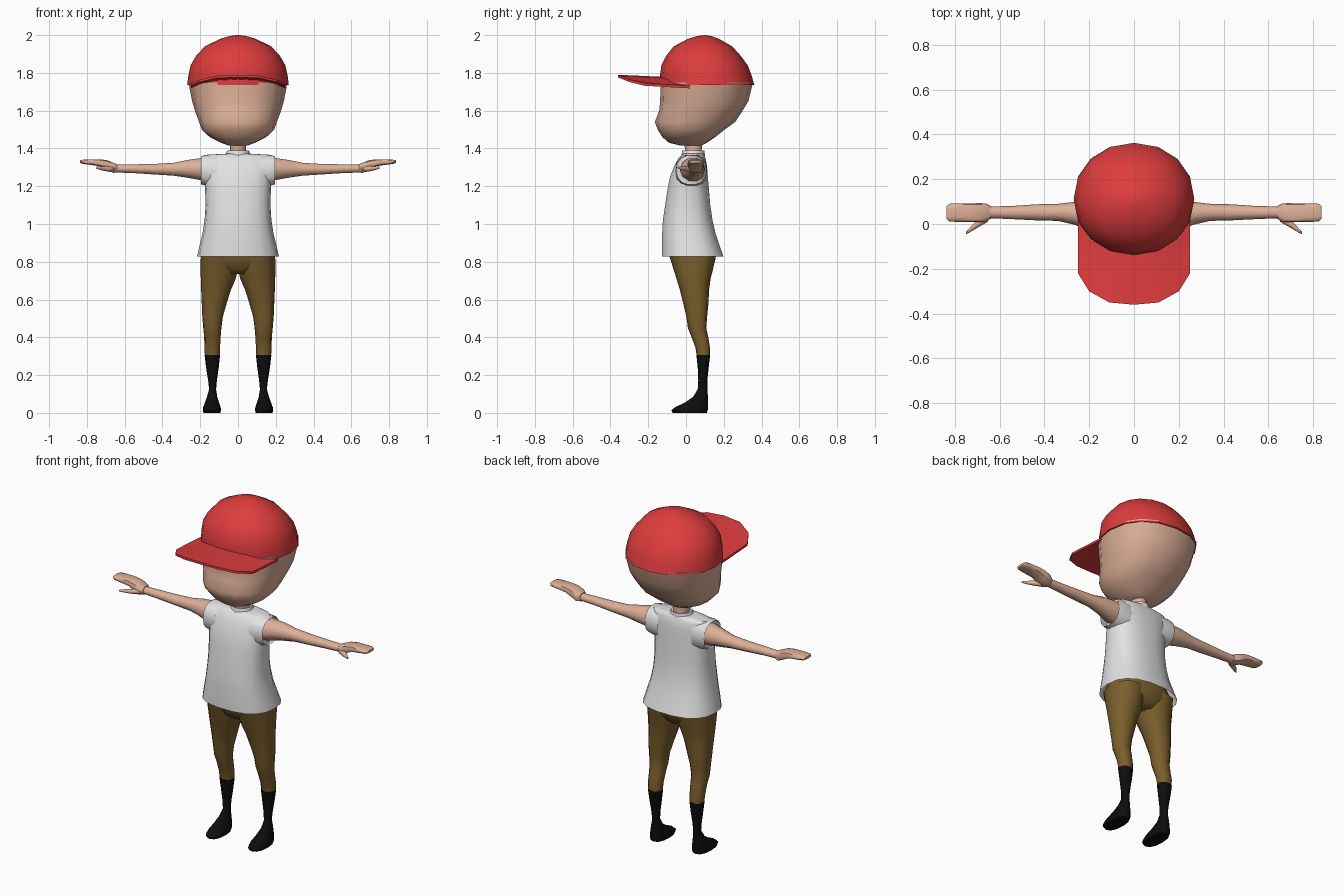
import bpy, bmesh, math


def material(name, rgb):
    m = bpy.data.materials.new(name)
    m.diffuse_color = (*rgb, 1)
    return m


SKIN = material("skin", (0.73, 0.43, 0.31))
RED = material("cap red", (0.73, 0.045, 0.047))
WHITE = material("shirt white", (0.76, 0.76, 0.76))
BROWN = material("trouser brown", (0.20, 0.115, 0.026))
BLACK = material("sock black", (0.004, 0.004, 0.004))


def finish(bm, name, mat, angle=50):
    bmesh.ops.recalc_face_normals(bm, faces=bm.faces)
    me = bpy.data.meshes.new(name)
    bm.to_mesh(me)
    bm.free()
    ob = bpy.data.objects.new(name, me)
    bpy.context.collection.objects.link(ob)
    me.materials.append(mat)
    bpy.ops.object.select_all(action='DESELECT')
    ob.select_set(True)
    bpy.context.view_layer.objects.active = ob
    bpy.ops.object.shade_smooth_by_angle(angle=math.radians(angle))
    return ob


def loft(name, mat, rings, axis='z', n=14, power=2.0, side=1, start=True, end=True, angle=50):
    """Rings are (position, a0, a1, b0, b1): a,b = x,y along z, or y,z along x."""
    bm = bmesh.new()
    loops = []
    for p, a0, a1, b0, b1 in rings:
        loop = []
        for i in range(n):
            t = 2 * math.pi * i / n
            c, s = math.cos(t), math.sin(t)
            a = (a0 + a1) / 2 + (a1 - a0) / 2 * math.copysign(abs(c) ** (2 / power), c)
            b = (b0 + b1) / 2 + (b1 - b0) / 2 * math.copysign(abs(s) ** (2 / power), s)
            co = (a * side, b, p) if axis == 'z' else (p * side, a, b)
            loop.append(bm.verts.new(co))
        loops.append(loop)
    for lo, hi in zip(loops, loops[1:]):
        for i in range(n):
            j = (i + 1) % n
            bm.faces.new((lo[i], lo[j], hi[j], hi[i]))
    if start:
        bm.faces.new(loops[0][::-1])
    if end:
        bm.faces.new(loops[-1])
    return finish(bm, name, mat, angle)


def sym(rows):
    """Rows (z, half width, y0, y1) to full ring rows."""
    return [(z, -w, w, y0, y1) for z, w, y0, y1 in rows]


# head with jutting lower face, and neck
loft("head", SKIN, sym([
    (1.415, .05, -.03, .08), (1.43, .09, -.09, .11), (1.46, .15, -.125, .155), (1.50, .192, -.15, .205),
    (1.54, .206, -.165, .26), (1.60, .228, -.142, .30), (1.65, .243, -.137, .33),
    (1.75, .262, -.134, .355)]), n=16, power=2.3)
loft("neck", SKIN, sym([(1.34, .05, -.01, .09), (1.39, .042, -.005, .085), (1.45, .045, -.02, .09)]), n=10)

# cap dome
loft("cap_dome", RED, sym([
    (1.735, .269, -.138, .362), (1.785, .263, -.138, .348), (1.84, .251, -.13, .327), (1.89, .222, -.105, .29),
    (1.94, .176, -.066, .245), (1.98, .095, .01, .175), (1.995, .045, .06, .135), (2.0, .01, .095, .105)]),
    n=16, power=2.1)


# cap brim: arched panel with two shallow dips in the top
def brim():
    bm = bmesh.new()
    half = [(0, -.36, 1.79), (.11, -.35, 1.785), (.2, -.30, 1.765), (.25, -.22, 1.745)]
    cols = [(-x, y, z) for x, y, z in half[:0:-1]] + half
    rows = [0, .38, .72, 1]
    layers = []
    for under in (0, 1):
        grid = []
        for x, y, z in cols:
            back = -.06 if abs(x) < .15 else .02
            line = []
            for k, f in enumerate(rows):
                py = y + (back - y) * f
                pz = z - .014 * f - (.013 if under else 0)
                if not under and abs(x) > .15 and abs(x) < .22 and k in (1, 2):
                    pz -= .010
                line.append(bm.verts.new((x, py, pz)))
            grid.append(line)
        layers.append(grid)
        for a, b in zip(grid, grid[1:]):
            for k in range(len(rows) - 1):
                bm.faces.new((a[k], b[k], b[k + 1], a[k + 1]))
    top, low = layers
    rim = lambda g: [c[0] for c in g] + g[-1][1:] + [c[-1] for c in g[-2::-1]] + g[0][-2:0:-1]
    a, b = rim(top), rim(low)
    for i in range(len(a)):
        j = (i + 1) % len(a)
        bm.faces.new((a[i], a[j], b[j], b[i]))
    return finish(bm, "cap_brim", RED, 20)


brim()

# loose sleeveless shirt, open at the hem, with a small collar
loft("shirt", WHITE, sym([
    (.828, .217, -.13, .20), (.88, .205, -.13, .182), (.95, .188, -.128, .158), (1.02, .177, -.124, .142),
    (1.10, .172, -.112, .13), (1.18, .174, -.10, .123), (1.25, .178, -.086, .117), (1.31, .182, -.062, .112),
    (1.35, .186, -.04, .104), (1.366, .175, -.022, .095), (1.372, .068, -.015, .095)]),
    n=18, power=2.5, start=False)
loft("collar", WHITE, sym([(1.36, .068, -.025, .1), (1.388, .058, -.02, .098), (1.384, .045, -.01, .088)]),
     n=12, start=False, end=False)

# trouser seat
loft("trouser_seat", BROWN, sym([
    (.735, .06, -.035, .11), (.76, .13, -.06, .135), (.80, .185, -.078, .153), (.84, .196, -.09, .16),
    (.92, .165, -.09, .13)]), n=16, power=2.4)

for side, label in ((1, "left"), (-1, "right")):
    # trouser leg
    loft(label + "_trouser_leg", BROWN, [
        (.30, .097, .175, .057, .127), (.345, .095, .178, .05, .127), (.40, .092, .179, .03, .118),
        (.45, .088, .184, .01, .107), (.51, .08, .189, .002, .112), (.58, .06, .192, -.015, .119),
        (.65, .038, .195, -.032, .122), (.71, .012, .197, -.05, .13), (.76, .0, .198, -.066, .143),
        (.83, .0, .197, -.088, .158)], n=12, power=2.3, side=side)
    # sock and foot
    loft(label + "_sock", BLACK, [
        (0, .094, .182, -.07, .11), (.014, .09, .187, -.078, .115), (.03, .092, .184, -.058, .116),
        (.055, .1, .175, -.005, .116), (.085, .11, .164, .038, .116), (.125, .116, .153, .062, .113),
        (.17, .112, .158, .065, .113), (.24, .102, .169, .062, .12), (.306, .095, .177, .055, .128)],
        n=12, power=2.3, side=side)
    # short sleeve opening
    loft(label + "_sleeve", WHITE, [
        (.11, -.06, .11, 1.19, 1.366), (.165, -.055, .112, 1.2, 1.367), (.195, -.05, .108, 1.208, 1.362)],
        axis='x', power=2.4, side=side, start=False, end=False)
    # arm tapering to the wrist
    loft(label + "_arm", SKIN, [
        (.12, -.035, .1, 1.215, 1.352), (.19, -.03, .102, 1.228, 1.353), (.27, -.002, .098, 1.243, 1.341),
        (.34, .014, .09, 1.254, 1.326), (.43, .016, .088, 1.26, 1.32), (.55, .022, .08, 1.268, 1.317),
        (.65, .026, .078, 1.272, 1.315)], axis='x', n=10, side=side)
    # palm and flat fingers
    loft(label + "_hand", SKIN, [
        (.64, .024, .08, 1.272, 1.318), (.66, .008, .092, 1.27, 1.325), (.69, .008, .093, 1.285, 1.338),
        (.73, .009, .092, 1.305, 1.343), (.80, .01, .092, 1.315, 1.342), (.826, .012, .09, 1.319, 1.34),
        (.836, .022, .08, 1.323, 1.337)], axis='x', n=10, power=3.2, side=side)
    # thumb
    loft(label + "_thumb", SKIN, [
        (.652, .01, .05, 1.275, 1.305), (.69, -.012, .025, 1.277, 1.306), (.72, -.03, -.003, 1.284, 1.306),
        (.75, -.046, -.036, 1.293, 1.303)], axis='x', n=8, side=side)
